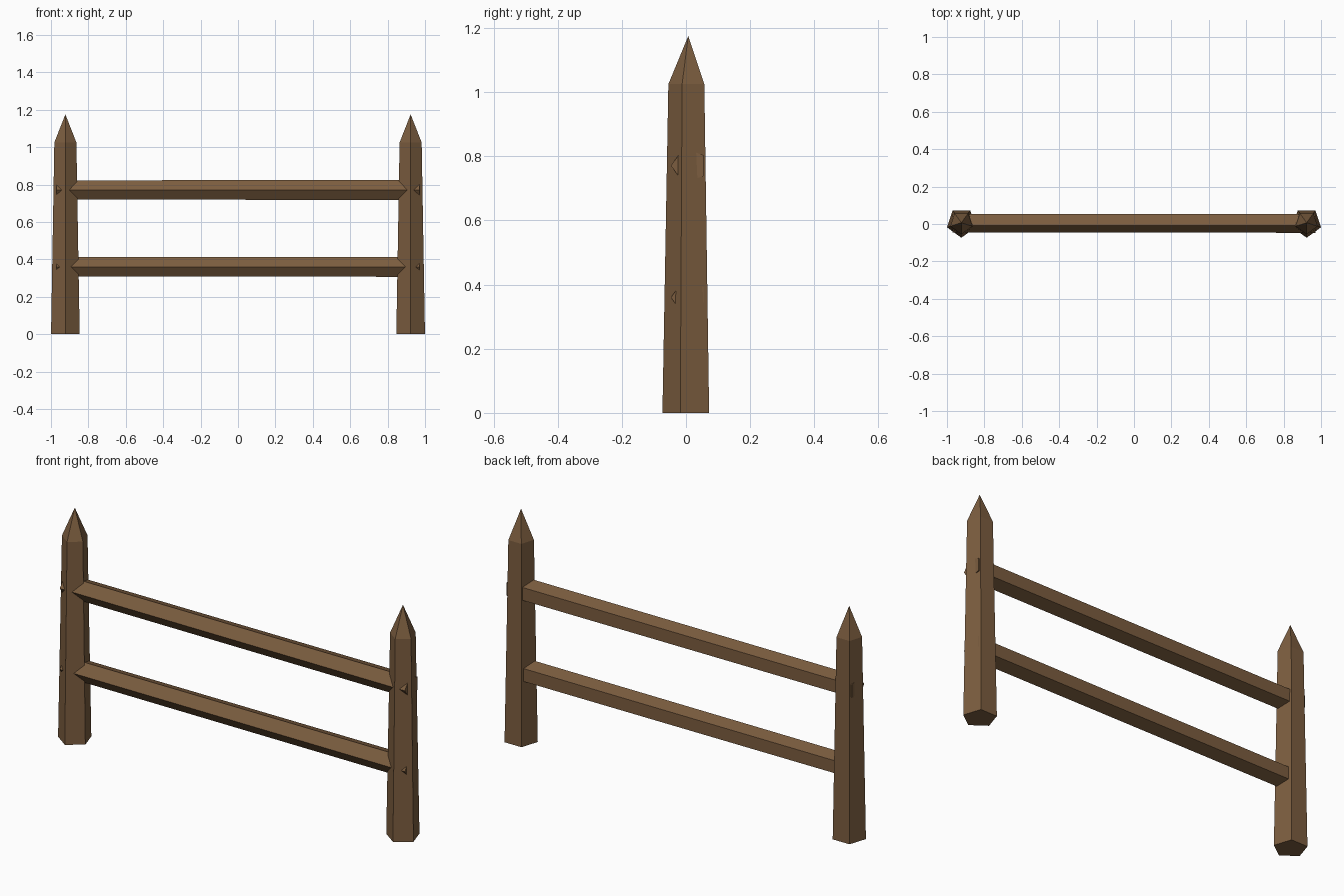
import bpy
import bmesh
from math import sin, cos, tau
from mathutils import Vector

cube = bpy.data.objects.get("Cube")
if cube:
    bpy.data.objects.remove(cube, do_unlink=True)

wood = bpy.data.materials.new("brown_wood")
wood.use_nodes = True
brown = (0.2, 0.11, 0.05, 1)
wood.diffuse_color = brown
wood.node_tree.nodes["Principled BSDF"].inputs["Base Color"].default_value = brown

SIDES = 5
FRONT = Vector((0, -1, 0))


def pentagon(bm, center, radius, across):
    """Ring of vertices with one corner facing the front."""
    angles = [tau * i / SIDES for i in range(SIDES)]
    return [bm.verts.new(center + radius * (FRONT * cos(a) + across * sin(a)))
            for a in angles]


def make_beam(name, rings, across, tip=None):
    """Five-sided beam through (center, radius) rings, with an optional point."""
    bm = bmesh.new()
    start, end = [pentagon(bm, Vector(c), r, across) for c, r in rings]
    bm.faces.new(start)
    for i in range(SIDES):
        j = (i + 1) % SIDES
        bm.faces.new((start[i], start[j], end[j], end[i]))
    if tip:
        apex = bm.verts.new(tip)
        for i in range(SIDES):
            bm.faces.new((end[i], end[(i + 1) % SIDES], apex))
    else:
        bm.faces.new(end)
    bmesh.ops.recalc_face_normals(bm, faces=bm.faces)
    mesh = bpy.data.meshes.new(name)
    bm.to_mesh(mesh)
    bm.free()
    mesh.materials.append(wood)
    obj = bpy.data.objects.new(name, mesh)
    bpy.context.collection.objects.link(obj)


# Tapered posts with sharpened tops
POST_Y = 0.007
for name, x in (("left_post", 0.923), ("right_post", -0.923)):
    make_beam(name,
              [((x, POST_Y, 0), 0.0805), ((x, POST_Y, 1.025), 0.062)],
              Vector((1, 0, 0)), tip=(x, POST_Y, 1.175))

# Rails whose ends poke slightly through the posts
RAIL_Y, RAIL_END = 0.009, 0.971
for name, z in (("lower_rail", 0.36), ("upper_rail", 0.771)):
    make_beam(name,
              [((-RAIL_END, RAIL_Y, z), 0.054), ((RAIL_END, RAIL_Y, z), 0.056)],
              Vector((0, 0, 1)))
